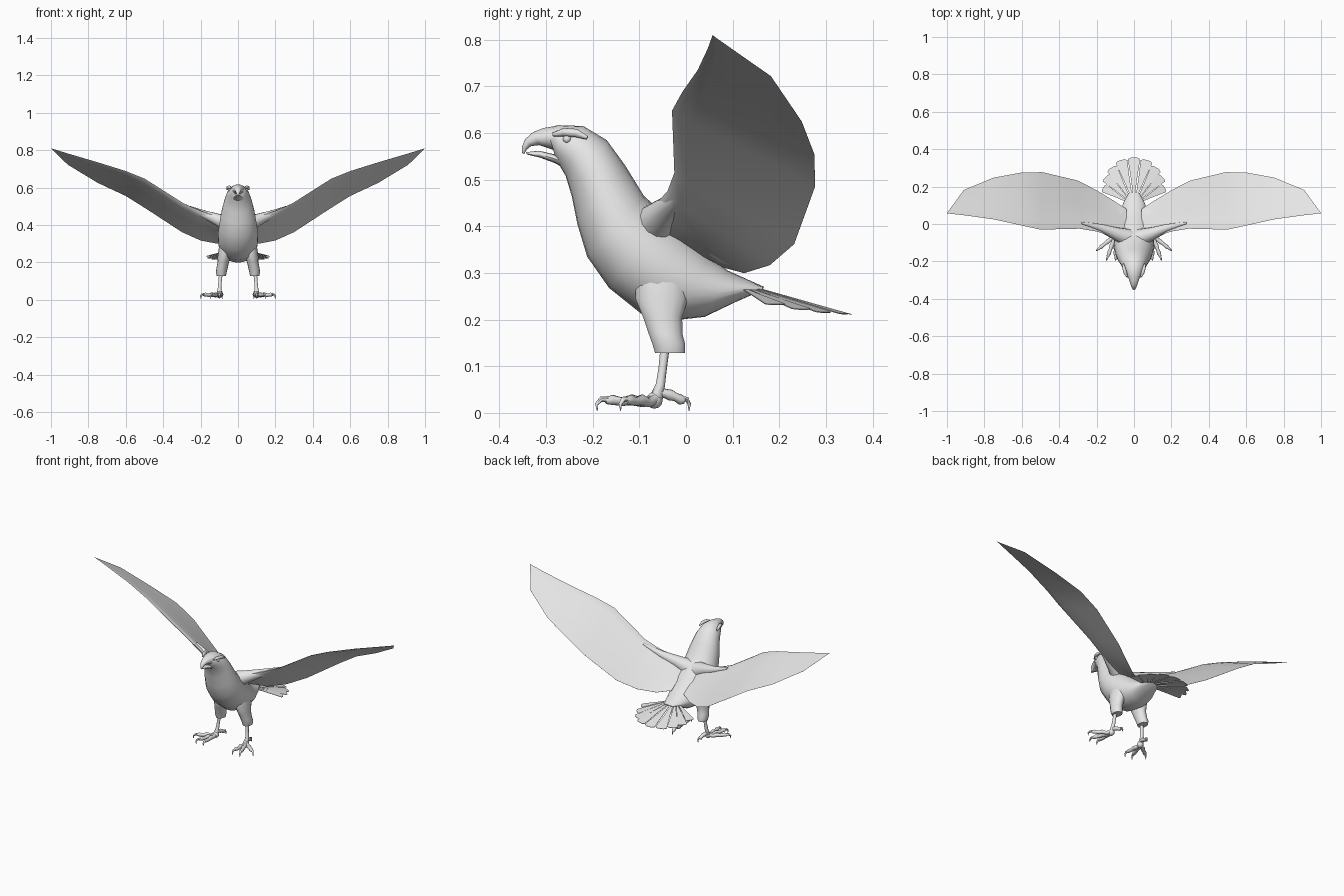
import bpy, bmesh, math
from mathutils import Vector as V

if "Cube" in bpy.data.objects:
    bpy.data.objects.remove(bpy.data.objects["Cube"])

grey = bpy.data.materials.new("plain grey")
grey.diffuse_color = (0.8, 0.8, 0.8, 1)
grey.use_nodes = True
grey.node_tree.nodes["Principled BSDF"].inputs["Base Color"].default_value = grey.diffuse_color


def finish(name, bm, mirror=False, angle=40):
    bmesh.ops.recalc_face_normals(bm, faces=bm.faces)
    me = bpy.data.meshes.new(name)
    bm.to_mesh(me)
    bm.free()
    ob = bpy.data.objects.new(name, me)
    bpy.context.collection.objects.link(ob)
    me.materials.append(grey)
    bpy.ops.object.select_all(action='DESELECT')
    ob.select_set(True)
    bpy.context.view_layer.objects.active = ob
    bpy.ops.object.shade_smooth_by_angle(angle=math.radians(angle))
    if mirror:
        ob.modifiers.new("mirror", 'MIRROR').use_clip = False
    return ob


def loft(bm, rings):
    """Skin a list of equal closed rings and cap both ends."""
    rows = [[bm.verts.new(p) for p in r] for r in rings]
    n = len(rows[0])
    for r, s in zip(rows, rows[1:]):
        for i in range(n):
            j = (i + 1) % n
            bm.faces.new((r[i], r[j], s[j], s[i]))
    bm.faces.new(rows[0])
    bm.faces.new(rows[-1][::-1])


def ellipse(c, a, b, n):
    return [c + a * math.cos(2 * math.pi * i / n) + b * math.sin(2 * math.pi * i / n)
            for i in range(n)]


def spine(sections, n):
    """Rings on the centre plane: top y, z, bottom y, z, half width."""
    out = []
    for ty, tz, by, bz, w in sections:
        t, b = V((0, ty, tz)), V((0, by, bz))
        out.append(ellipse((t + b) / 2, V((w, 0, 0)), (t - b) / 2, n))
    return out


def tube(bm, pts, n=8):
    """Round tube along points x, y, z, radius."""
    ps = [V(p[:3]) for p in pts]
    rings = []
    for i, p in enumerate(ps):
        t = (ps[min(i + 1, len(ps) - 1)] - ps[max(i - 1, 0)]).normalized()
        a = t.cross(V((0.6, -0.3, 0.7))).normalized()
        rings.append(ellipse(p, a * pts[i][3], t.cross(a) * pts[i][3], n))
    loft(bm, rings)


# Body with neck and head
bm = bmesh.new()
loft(bm, spine([
    (-.298, .610, -.280, .548, .030), (-.275, .617, -.273, .534, .043),
    (-.220, .615, -.258, .508, .060), (-.170, .585, -.245, .465, .073),
    (-.130, .530, -.233, .405, .089), (-.090, .465, -.212, .335, .101),
    (-.045, .425, -.165, .268, .108), (.000, .385, -.095, .212, .105),
    (.050, .335, -.020, .199, .092), (.090, .305, .040, .206, .075),
    (.130, .287, .105, .237, .055), (.168, .270, .162, .262, .028)], 24))
finish("body", bm, angle=60)

# Hooked upper beak and open lower beak
bm = bmesh.new()
loft(bm, spine([
    (-.280, .615, -.270, .555, .038), (-.305, .611, -.290, .566, .027),
    (-.328, .602, -.315, .574, .019), (-.345, .587, -.332, .572, .013),
    (-.352, .570, -.341, .565, .008), (-.351, .556, -.347, .555, .003)], 12))
finish("upper_beak", bm, angle=60)
bm = bmesh.new()
loft(bm, spine([
    (-.265, .552, -.262, .525, .030), (-.285, .555, -.282, .536, .023),
    (-.315, .562, -.312, .547, .014), (-.343, .559, -.341, .554, .005)], 12))
finish("lower_beak", bm, angle=60)

# Eyes and brow ridges
bm = bmesh.new()
tube(bm, [(.036, -.285, .597, .004), (.046, -.262, .602, .009),
          (.054, -.235, .600, .009), (.058, -.212, .590, .004)])
finish("brow", bm, True, 60)
bm = bmesh.new()
bmesh.ops.create_uvsphere(bm, u_segments=10, v_segments=6, radius=.009)
bmesh.ops.translate(bm, verts=bm.verts, vec=(.045, -.255, .587))
finish("eye", bm, True, 60)

# Wings: leading edge, trailing edge, half thickness
stations = [
    ((.05, -.09, .415), (.04, .08, .312), .020),
    ((.12, -.065, .448), (.11, .125, .300), .017),
    ((.20, -.040, .475), (.20, .180, .317), .013),
    ((.29, -.025, .515), (.30, .232, .362), .009),
    ((.50, -.030, .648), (.49, .277, .486), .006),
    ((.60, -.008, .688), (.60, .275, .555), .004),
    ((.75, .025, .735), (.75, .248, .625), .003),
    ((.91, .047, .782), (.91, .182, .722), .002),
    ((1.0, .057, .810), (.994, .066, .803), .0005)]
rings = []
for i, (a, b, th) in enumerate(stations):
    a, b = V(a), V(b)
    span = V(stations[min(i + 1, 8)][0]) - V(stations[max(i - 1, 0)][0])
    up = span.cross(b - a).normalized() * th
    rings.append([a.lerp(b, u) + up * k for u, k in
                  ((0, 0), (.04, .7), (.14, 1), (.5, .25), (1, .03),
                   (1, -.03), (.5, -.25), (.14, -1), (.04, -.7))])
bm = bmesh.new()
loft(bm, rings)
finish("wing", bm, True, 35)

# Upper arm blending each wing into the shoulder
bm = bmesh.new()
tube(bm, [(.03, -.075, .395, .050), (.10, -.050, .425, .034),
          (.18, -.020, .457, .021), (.28, .005, .502, .006)], 12)
finish("shoulder", bm, True, 60)

# Tail fan: angle, length, tip height
bm = bmesh.new()
for k, (ang, ln, tip) in enumerate([(0, .256, .210), (16, .252, .211), (31, .235, .214),
                                    (45, .215, .221), (60, .190, .231)]):
    for s in ((1, -1) if ang else (1,)):
        rows = []
        for f, half in ((.1, 3), (.55, 6.5), (.97, 7.6), (1, 4)):
            row = []
            for side, dz in ((-1, 0), (1, 0), (1, .002), (-1, .002)):
                t = math.radians(s * ang + side * half)
                z = .282 + (tip - .282) * f - k * .0015 * (1 - f) + dz
                row.append(V((math.sin(t) * ln * f, .10 + math.cos(t) * ln * f, z)))
            rows.append(row)
        loft(bm, rows)
finish("tail_feathers", bm, angle=20)

# Feathered thighs: x, y, z, half width, half depth
bm = bmesh.new()
loft(bm, [ellipse(V((x, y, z)), V((w, 0, 0)), V((0, d, 0)), 14) for x, y, z, w, d in [
    (.066, -.050, .300, .032, .060), (.072, -.052, .245, .036, .058),
    (.078, -.050, .205, .031, .043), (.085, -.044, .170, .030, .037),
    (.089, -.037, .148, .029, .036), (.089, -.034, .128, .025, .033)]])
finish("thigh", bm, True, 50)

# Shanks
bm = bmesh.new()
tube(bm, [(.092, -.045, .140, .010), (.096, -.050, .095, .009),
          (.099, -.055, .060, .010), (.100, -.062, .036, .014),
          (.100, -.070, .024, .010)], 10)
finish("shank", bm, True, 60)

# Toes and claws: three forward, one back
bm = bmesh.new()
claws = bmesh.new()
for tx, ty in ((.192, -.135), (.143, -.182), (.098, -.182), (.086, .002)):
    root = V((.100, -.062, 0))
    d = V((tx, ty, 0)) - root

    def at(f, z, r):
        p = root + d * f
        return (p.x, p.y, z, r)
    lift = .020 if ty > -.1 else 0
    tube(bm, [at(0, .032 + lift / 2, .012), at(.25, .022 + lift, .010),
              at(.45, .028 + lift / 2, .012), at(.62, .024 + lift / 2, .009),
              at(.80, .028, .011), at(.92, .026, .007)])
    tube(claws, [at(.86, .029, .007), at(1.0, .029, .006),
                 at(1.08, .019, .004), at(1.07, .004, .0008)], 6)
# Sole pad under the ankle
ret = bmesh.ops.create_uvsphere(bm, u_segments=10, v_segments=6, radius=.018)
bmesh.ops.translate(bm, verts=ret["verts"], vec=(.100, -.068, .027))
finish("toes", bm, True, 60)
finish("claws", claws, True, 60)
